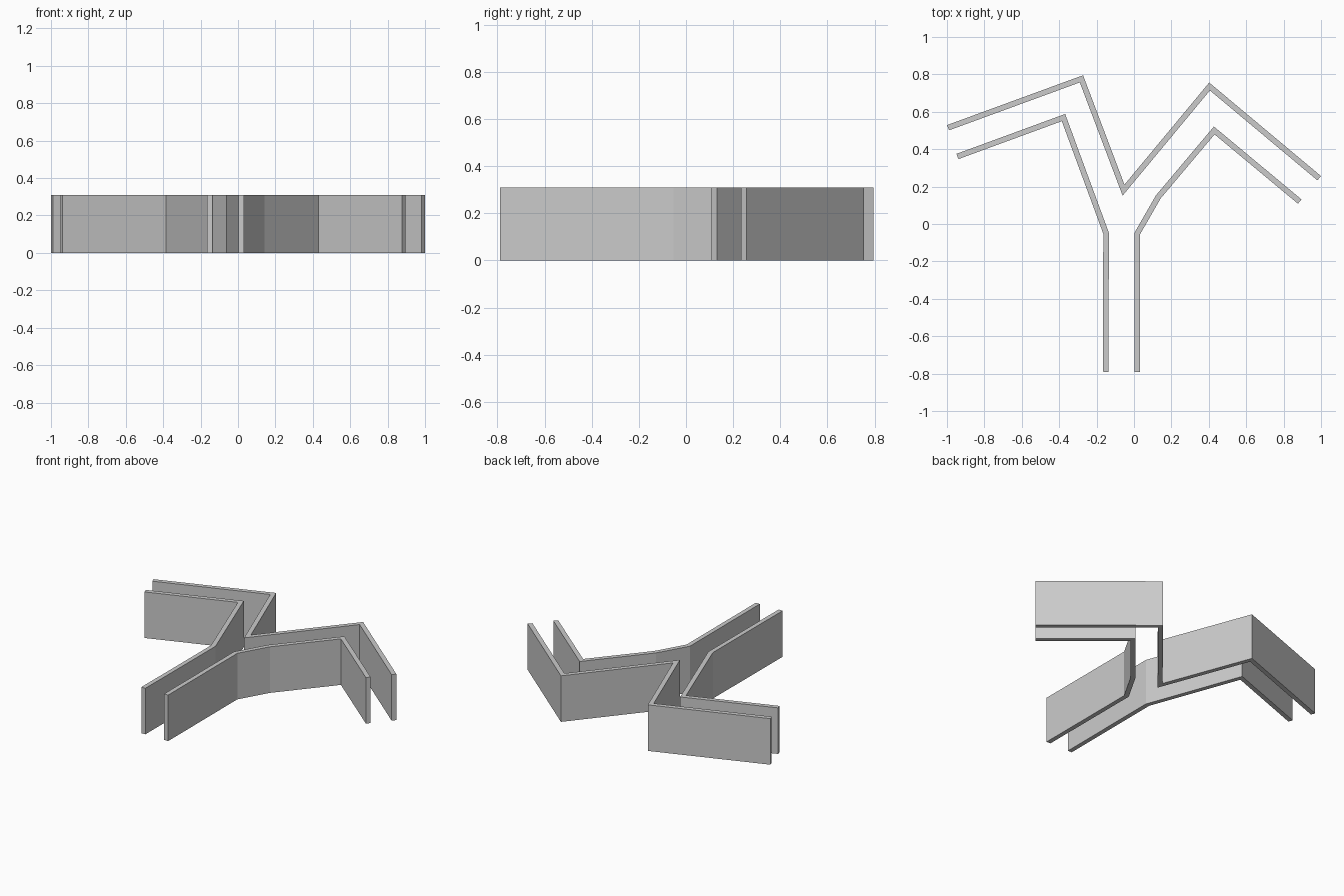
import bpy
import bmesh
from mathutils import Vector

HEIGHT = 0.31
THICKNESS = 0.03

cube = bpy.data.objects.get("Cube")
if cube:
    bpy.data.objects.remove(cube, do_unlink=True)

grey = bpy.data.materials.new("wall grey")
grey.use_nodes = True
colour = (0.6, 0.6, 0.6, 1.0)
grey.diffuse_color = colour
grey.node_tree.nodes["Principled BSDF"].inputs["Base Color"].default_value = colour


def offset_path(path, distance):
    """Shift a polyline sideways, with mitred corners and square ends."""
    points = [Vector(p) for p in path]
    normals = []
    for a, b in zip(points, points[1:]):
        d = (b - a).normalized()
        normals.append(Vector((-d.y, d.x)))
    result = []
    for i, p in enumerate(points):
        before = normals[max(i - 1, 0)]
        after = normals[min(i, len(normals) - 1)]
        mitre = (before + after).normalized()
        result.append(p + mitre * distance / mitre.dot(before))
    return result


def make_wall(name, path):
    """Extrude a thin strip around the centre line up to the wall height."""
    left = offset_path(path, THICKNESS / 2)
    right = offset_path(path, -THICKNESS / 2)
    bm = bmesh.new()
    outline = [bm.verts.new((p.x, p.y, 0)) for p in left + right[::-1]]
    base = bm.faces.new(outline)
    top = bmesh.ops.extrude_face_region(bm, geom=[base], use_keep_orig=True)
    verts = [g for g in top["geom"] if isinstance(g, bmesh.types.BMVert)]
    bmesh.ops.translate(bm, verts=verts, vec=(0, 0, HEIGHT))
    bmesh.ops.recalc_face_normals(bm, faces=bm.faces)
    # Split the concave top and bottom cleanly
    caps = [f for f in bm.faces if len(f.verts) > 4]
    bmesh.ops.triangulate(bm, faces=caps)
    mesh = bpy.data.meshes.new(name)
    bm.to_mesh(mesh)
    bm.free()
    mesh.materials.append(grey)
    obj = bpy.data.objects.new(name, mesh)
    bpy.context.collection.objects.link(obj)


# Long rear wall: two peaks with a valley between
make_wall("rear_wall", [(-0.994, 0.515), (-0.281, 0.776), (-0.056, 0.181),
                        (0.404, 0.735), (0.99, 0.245)])
# Right branch wall with its stem
make_wall("right_branch_wall", [(-0.944, 0.361), (-0.377, 0.569),
                                (-0.149, -0.05), (-0.152, -0.79)])
# Left branch wall with its stem
make_wall("left_branch_wall", [(0.018, -0.79), (0.018, -0.05), (0.13, 0.145),
                               (0.429, 0.5), (0.886, 0.12)])
